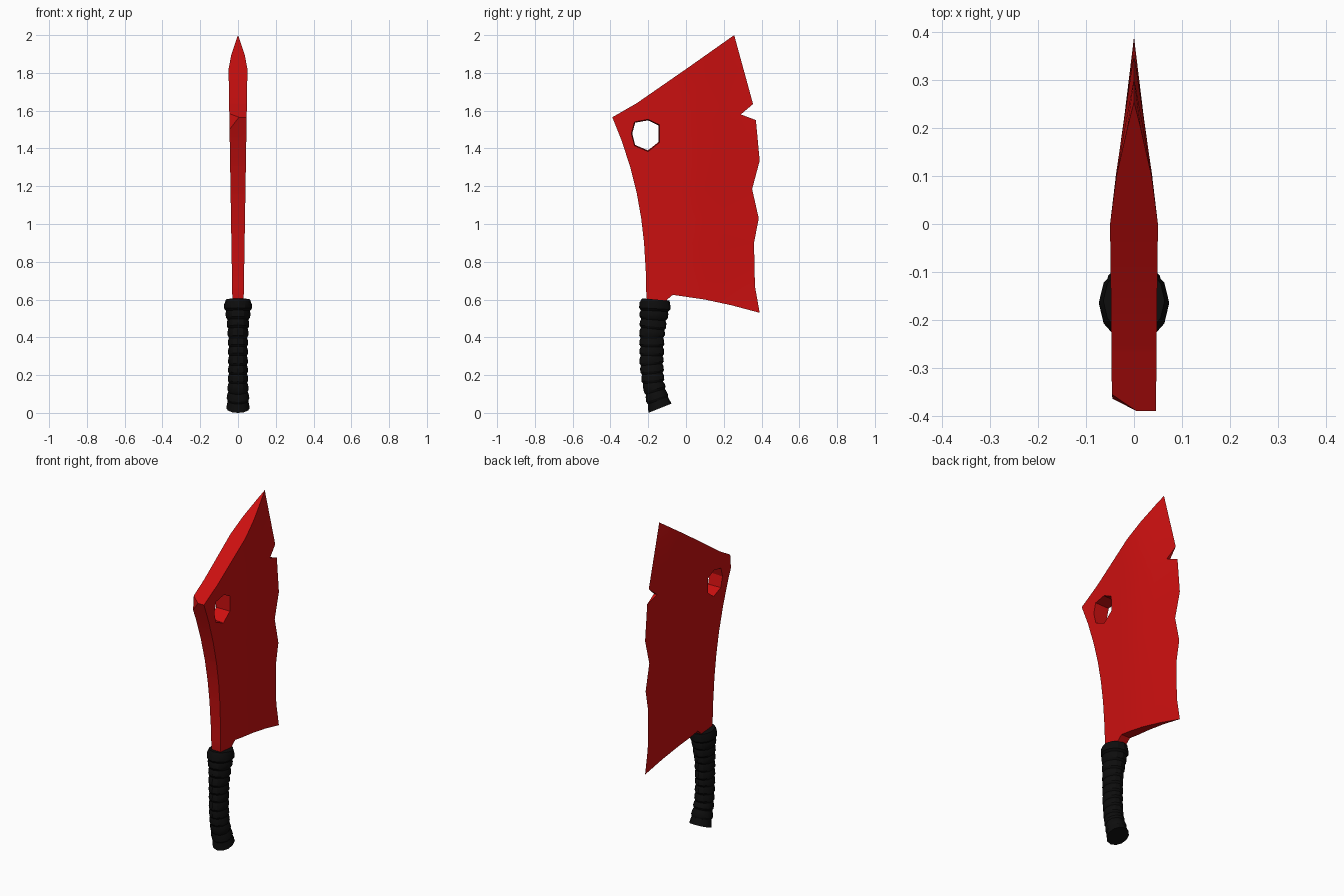
import bpy, bmesh, math
from mathutils import Vector

if "Cube" in bpy.data.objects:
    bpy.data.objects.remove(bpy.data.objects["Cube"], do_unlink=True)


def material(name, rgb):
    m = bpy.data.materials.new(name)
    m.use_nodes = True
    m.diffuse_color = (*rgb, 1)
    bsdf = m.node_tree.nodes["Principled BSDF"]
    bsdf.inputs["Base Color"].default_value = (*rgb, 1)
    bsdf.inputs["Roughness"].default_value = 0.6
    return m


red = material("blade red", (0.6, 0.005, 0.005))
black = material("grip black", (0.004, 0.004, 0.004))


def make_object(name, bm, mat):
    bmesh.ops.recalc_face_normals(bm, faces=bm.faces[:])
    mesh = bpy.data.meshes.new(name)
    bm.to_mesh(mesh)
    bm.free()
    mesh.materials.append(mat)
    ob = bpy.data.objects.new(name, mesh)
    bpy.context.collection.objects.link(ob)
    return ob


def activate(ob):
    bpy.ops.object.select_all(action='DESELECT')
    ob.select_set(True)
    bpy.context.view_layer.objects.active = ob


def lerp_table(table, x):
    """Piecewise linear lookup in rows sorted by their first value."""
    for a, b in zip(table, table[1:]):
        if x <= b[0] or b is table[-1]:
            f = (x - a[0]) / (b[0] - a[0])
            return [p + (q - p) * f for p, q in zip(a[1:], b[1:])]


def prism(points, x0, x1, scale0=1.0):
    """Extrude a (y, z) outline along x; scale0 shrinks the x0 end."""
    bm = bmesh.new()
    n = len(points)
    cy, cz = sum(p[0] for p in points) / n, sum(p[1] for p in points) / n
    a = [bm.verts.new((x0, cy + (y - cy) * scale0, cz + (z - cz) * scale0)) for y, z in points]
    b = [bm.verts.new((x1, y, z)) for y, z in points]
    bm.faces.new(a)
    bm.faces.new(b[::-1])
    for i in range(n):
        j = (i + 1) % n
        bm.faces.new((a[i], b[i], b[j], a[j]))
    return bm


# Blade: outline as (y, z) for the spine, top, chipped cutting edge and heel
spine = [(-0.20, 0.55), (-0.21, 0.62), (-0.213, 0.75), (-0.222, 0.90), (-0.237, 1.03),
         (-0.26, 1.16), (-0.295, 1.30), (-0.34, 1.44), (-0.39, 1.565)]
top = [(-0.26, 1.64), (0.0, 1.82)]
edge = [(0.255, 2.0), (0.355, 1.635), (0.37, 1.55), (0.39, 1.335), (0.35, 1.185),
        (0.385, 1.03), (0.36, 0.90), (0.365, 0.67), (0.39, 0.53)]
heel = [(0.24, 0.57), (0.10, 0.60), (-0.07, 0.625), (-0.10, 0.60), (-0.12, 0.55)]
notch = [(0.29, 1.58)]
bm = prism(spine + top + edge[:2] + notch + edge[2:] + heel, -1, 1)

# Slice the slab so it can be thinned towards the edge
cuts = [((0, y, 0), (0, 1, 0)) for y in (-0.1, 0.0, 0.1, 0.2)]
cuts += [((0, 0, z), (0, 0, 1)) for z in (0.67, 0.9, 1.03, 1.185, 1.335, 1.55, 1.635, 1.82)]
for co, no in cuts:
    bmesh.ops.bisect_plane(bm, geom=bm.verts[:] + bm.edges[:] + bm.faces[:],
                           plane_co=co, plane_no=no, dist=1e-5)

edge_by_z = [(z, y) for y, z in reversed(edge)]
for v in bm.verts:
    y, z = v.co.y, v.co.z
    e = lerp_table(edge_by_z, z)[0]
    r = (e - y) / e
    taper = max(0.0, min(1.0, r * 1.13, 0.84 + (r - 0.74) * 0.61))
    v.co.x *= taper * min(0.05, 0.03 + max(0, z - 0.6) * 0.0164)
bmesh.ops.remove_doubles(bm, verts=bm.verts[:], dist=2e-4)

# Chip knocked off one side of the upper spine corner
p, q, s = Vector((-0.047, -0.355, 1.585)), Vector((0.005, -0.39, 1.565)), Vector((-0.044, -0.364, 1.51))
normal = (q - p).cross(s - p).normalized()
if normal.y > 0:
    normal.negate()
res = bmesh.ops.bisect_plane(bm, geom=bm.verts[:] + bm.edges[:] + bm.faces[:], dist=1e-5,
                             plane_co=p, plane_no=normal, clear_outer=True)
bmesh.ops.holes_fill(bm, edges=[e for e in bm.edges if e.is_boundary], sides=0)
bmesh.ops.triangulate(bm, faces=bm.faces[:])
blade = make_object("blade", bm, red)

# Hanging hole through the blade
hole = [(-0.20, 1.557), (-0.137, 1.527), (-0.137, 1.43), (-0.20, 1.38),
        (-0.275, 1.412), (-0.292, 1.48), (-0.275, 1.543)]
cutter = make_object("hole_cutter", prism(hole, -0.1, 0.1, 0.86), red)
cutter.hide_render = True
mod = blade.modifiers.new("hole", 'BOOLEAN')
mod.operation = 'DIFFERENCE'
mod.solver = 'EXACT'
mod.object = cutter
activate(blade)
bpy.ops.object.modifier_apply(modifier="hole")
bpy.data.objects.remove(cutter, do_unlink=True)
activate(blade)
bpy.ops.object.shade_smooth_by_angle(angle=math.radians(20))

# Grip: rows of height, centre y, half depth, half width, tilt in degrees
grip_path = [(0.035, -0.138, 0.066, 0.062, 22), (0.09, -0.157, 0.056, 0.056, 17),
             (0.16, -0.174, 0.057, 0.052, 9), (0.25, -0.182, 0.061, 0.050, 3),
             (0.40, -0.181, 0.064, 0.051, -2), (0.50, -0.172, 0.070, 0.060, -5),
             (0.57, -0.164, 0.082, 0.073, -6), (0.60, -0.160, 0.073, 0.064, -5)]
SIDES, WRAPS = 12, 11
levels = [(0.035, 1.0)]
for i in range(WRAPS):
    z0 = 0.065 + i * 0.0475
    levels += [(z0, 0.93), (z0 + 0.012, 1.05), (z0 + 0.034, 1.02)]
levels += [(0.60, 1.0)]

bm = bmesh.new()
rings = []
for k, (z, swell) in enumerate(levels):
    cy, ry, rx, tilt = lerp_table(grip_path, z)
    # Wraps lean alternately for an uneven, hand-wound look
    if 0 < k < len(levels) - 1:
        tilt += 3 * math.sin(k // 3 * 2.1)
    t = math.radians(tilt)
    ring = []
    for j in range(SIDES):
        a = 2 * math.pi * j / SIDES
        d = ry * swell * math.sin(a)
        ring.append(bm.verts.new((rx * swell * math.cos(a), cy + d * math.cos(t), z + d * math.sin(t))))
    rings.append(ring)
for lo, hi in zip(rings, rings[1:]):
    for j in range(SIDES):
        n = (j + 1) % SIDES
        bm.faces.new((lo[j], lo[n], hi[n], hi[j]))
bm.faces.new(rings[0][::-1])
bm.faces.new(rings[-1])
low = min(v.co.z for v in bm.verts)
for v in rings[0]:
    v.co.z -= low
grip = make_object("grip", bm, black)
activate(grip)
bpy.ops.object.shade_smooth_by_angle(angle=math.radians(30))
